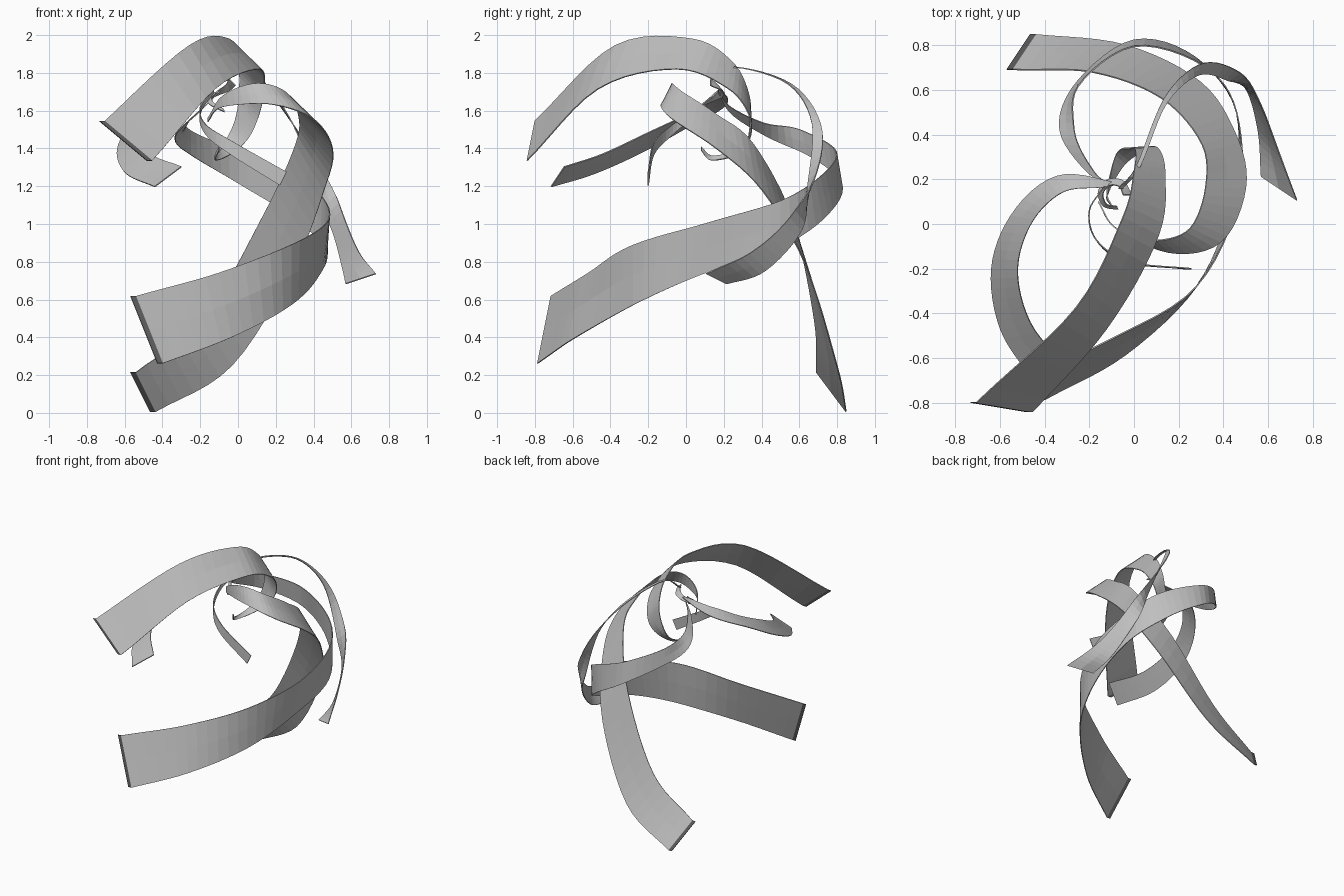
import bpy
import bmesh
from math import cos, sin
from mathutils import Vector

cube = bpy.data.objects.get("Cube")
if cube:
    bpy.data.objects.remove(cube, do_unlink=True)


def make_material(name, value):
    mat = bpy.data.materials.new(name)
    mat.use_nodes = True
    colour = (value, value, value, 1)
    mat.diffuse_color = colour
    mat.node_tree.nodes["Principled BSDF"].inputs["Base Color"].default_value = colour
    return mat


# Grey ribbons with dark strips on the wide ends
grey = make_material("plain_grey", 0.52)
dark = make_material("dark_end", 0.1)


def spline(points, steps):
    """Smooth curve through the given points."""
    knots = [2 * points[0] - points[1], *points, 2 * points[-1] - points[-2]]
    curve = []
    for before, start, end, after in zip(knots, knots[1:], knots[2:], knots[3:]):
        leave, arrive = (end - before) / 2, (after - start) / 2
        for step in range(steps):
            t = step / steps
            ease = t * t * (3 - 2 * t)
            curve.append(start.lerp(end, ease)
                         + leave * t * (1 - t) ** 2 - arrive * t * t * (1 - t))
    return curve + [points[-1]]


def ribbon(name, path, lean, width, taper, swell=0, trimmed=False, steps=6):
    """Thin strip along a path; lean points across it, and it narrows to its tail."""
    centres = spline([Vector(p) for p in path], steps)
    across = spline([Vector(d).normalized() for d in lean], steps)
    last = len(centres) - 1
    bm = bmesh.new()
    rings = []
    for i, (centre, side) in enumerate(zip(centres, across)):
        t = i / last
        fade = (1 - t) ** taper * (1 + swell * t)
        along = centres[min(i + 1, last)] - centres[max(i - 1, 0)]
        side = side.normalized() * max(0.02, width * fade) / 2
        up = along.cross(side).normalized() * 0.003
        corners = (up - side, up, up + side, side - up, -up, -side - up)
        rings.append([bm.verts.new(centre + corner) for corner in corners])
    if trimmed:
        edge = Vector((-0.028, 0, 0))
        rings.insert(0, [bm.verts.new(vert.co + edge) for vert in rings[0]])
    for ring, following in zip(rings, rings[1:]):
        for n in range(len(ring)):
            face = bm.faces.new((ring[n - 1], ring[n], following[n], following[n - 1]))
            face.material_index = int(trimmed and ring is rings[0])
    bm.faces.new(rings[0]).material_index = int(trimmed)
    bm.faces.new(rings[-1])
    bmesh.ops.recalc_face_normals(bm, faces=bm.faces)
    mesh = bpy.data.meshes.new(name)
    bm.to_mesh(mesh)
    bm.free()
    mesh.materials.append(grey)
    if trimmed:
        mesh.materials.append(dark)
    bpy.context.collection.objects.link(bpy.data.objects.new(name, mesh))


# Wide ribbon arching over the top and curling under
ribbon("top_ribbon",
       path=[(-.58, -.82, 1.44), (-.19, -.42, 1.83), (.03, -.01, 1.9),
             (.07, .23, 1.79), (.06, .33, 1.64), (.02, .34, 1.5),
             (-.06, .29, 1.39), (-.12, .14, 1.35), (-.1, .08, 1.4)],
       lean=[(6, -1, -5), (3, -2, -5), (2, -1, -2), (5, -1, -5), (1, 0, -1),
             (1, 0, -1), (1, -1, -1), (0, -1, -1), (0, 0, -1)],
       width=.33, taper=1.1, trimmed=True)

# Wide ribbon sweeping round the middle from the front
ribbon("middle_ribbon",
       path=[(-.47, -.75, .44), (-.07, -.55, .57), (.28, -.28, .73), (.45, .1, .87),
             (.46, .5, 1), (.29, .73, 1.15), (0, .81, 1.3), (-.25, .63, 1.43),
             (-.3, .42, 1.5), (-.2, .24, 1.6), (-.1, .17, 1.7)],
       lean=[(2, -1, -5), (1, -1, -5), (0, 0, -1), (-1, -1, -7), (0, 0, -1),
             (-1, 1, -5), (0, 1, -6), (0, 1, -5), (-1, 0, -1), (-1, 0, -1),
             (-1, 0, -1)],
       width=.39, taper=.9, trimmed=True)

# Wide ribbon dropping to the ground at the back
ribbon("ground_ribbon",
       path=[(-.49, .77, .11), (-.11, .74, .37), (.21, .6, .9), (.38, .38, 1.3),
             (.41, .16, 1.49), (.32, -.05, 1.63), (.13, -.1, 1.69),
             (-.08, -.02, 1.65), (-.16, .1, 1.55)],
       lean=[(2, 3, -4), (4, 3, -6), (5, 2, -7), (3, 1, -5), (1, 0, -1),
             (2, -1, -2), (1, -1, -2), (0, 0, -1), (0, 0, -1)],
       width=.28, taper=1.3, swell=2.5, trimmed=True)

# Narrow ribbon falling away on the left
ribbon("left_ribbon",
       path=[(.65, .16, .71), (.6, .38, .8), (.53, .58, 1), (.43, .67, 1.25),
             (.29, .69, 1.53), (.14, .55, 1.74), (.02, .26, 1.83), (-.06, .16, 1.76)],
       lean=[(-3, 2, -1), (-1, 1, -1), (-1, 1, -1), (-1, -1, -1), (0, -1, 0),
             (1, -1, 0), (1, 0, 0), (1, 0, 0)],
       width=.2, taper=1.7)

# Hooked ribbon on the right
ribbon("right_ribbon",
       path=[(-.37, -.68, 1.25), (-.53, -.46, 1.32), (-.58, -.2, 1.44),
             (-.5, .03, 1.56), (-.33, .18, 1.65), (-.1, .18, 1.7)],
       lean=[(-4, -2, -3), (-4, -1, -3), (-4, 0, -3), (-5, 1, -3), (-1, 2, -1),
             (0, 1, 0)],
       width=.19, taper=.5)

# Short thin ribbon at the front
ribbon("front_ribbon",
       path=[(.24, -.2, 1.24), (-.03, -.17, 1.4), (-.17, -.07, 1.5),
             (-.2, .06, 1.6), (-.13, .17, 1.7)],
       lean=[(-1, 0, -2), (-1, 0, -3), (0, 0, -1), (0, 0, -1), (0, 0, -1)],
       width=.08, taper=.6)

# Small spiral knot where the ribbons meet
turns = range(6)
ribbon("core_curl",
       path=[(.06 * cos(t) - .09, .06 * sin(t) + .13, 1.75 - .03 * t) for t in turns],
       lean=[(cos(t), sin(t), -1) for t in turns],
       width=.05, taper=.5)
